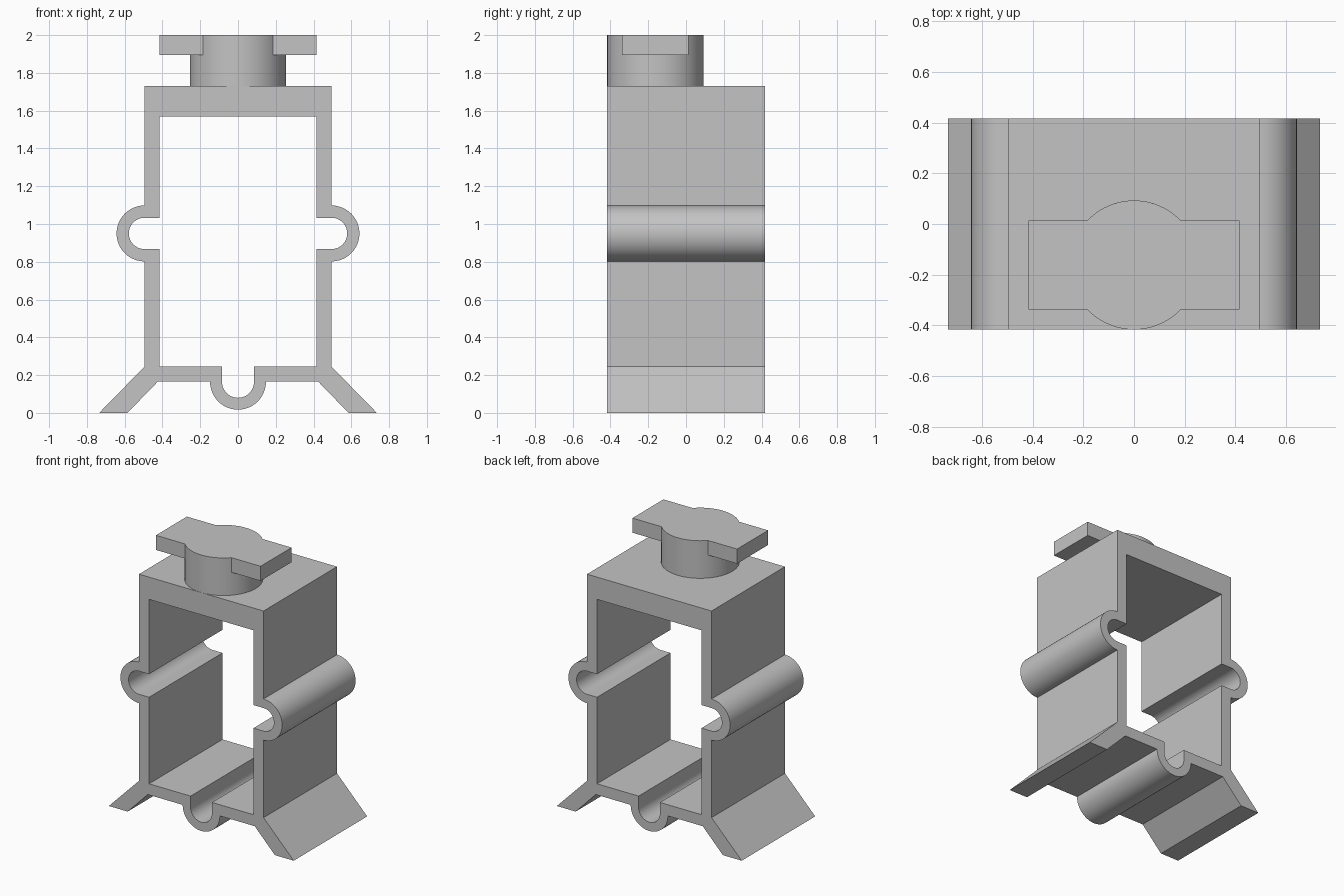
import bpy
import bmesh
from math import cos, sin, radians, asin, degrees

cube = bpy.data.objects.get("Cube")
if cube:
    bpy.data.objects.remove(cube, do_unlink=True)

grey = bpy.data.materials.new("plain grey")
grey.use_nodes = True
grey.diffuse_color = (0.55, 0.55, 0.55, 1)
grey.node_tree.nodes["Principled BSDF"].inputs["Base Color"].default_value = grey.diffuse_color

DEPTH = 0.417      # half the length of the extrusion
KNOB_Y = -0.162    # knob sits flush with the front
KNOB_R = 0.255


def arc(cx, cy, r, start, end, steps=24):
    angles = [radians(start + (end - start) * i / steps) for i in range(steps + 1)]
    return [(cx + r * cos(a), cy + r * sin(a)) for a in angles]


def extrude(name, points, place, offset, open_seam=False):
    """Fill an outline, place it in space and extrude it along offset."""
    bm = bmesh.new()
    face = bm.faces.new([bm.verts.new(place(*p)) for p in points])
    new = bmesh.ops.extrude_face_region(bm, geom=[face], use_keep_orig=True)
    moved = [g for g in new["geom"] if isinstance(g, bmesh.types.BMVert)]
    bmesh.ops.translate(bm, vec=offset, verts=moved)
    bmesh.ops.recalc_face_normals(bm, faces=bm.faces[:])
    if open_seam:
        seam = [f for f in bm.faces if all(abs(v.co.x) < 1e-5 for v in f.verts)]
        bmesh.ops.delete(bm, geom=seam, context="FACES")
    mesh = bpy.data.meshes.new(name)
    bm.to_mesh(mesh)
    bm.free()
    mesh.materials.append(grey)
    obj = bpy.data.objects.new(name, mesh)
    bpy.context.collection.objects.link(obj)
    bpy.ops.object.select_all(action="DESELECT")
    obj.select_set(True)
    bpy.context.view_layer.objects.active = obj
    bpy.ops.object.shade_smooth_by_angle(angle=radians(30))
    return obj


# Frame: half of the section with side groove, splayed foot and floor groove
half = [(0, 1.73), (0.495, 1.73)]
half += arc(0.495, 0.95, 0.148, 90, -90)
half += [(0.495, 0.245), (0.735, 0), (0.585, 0), (0.425, 0.165)]
half += arc(0, 0.165, 0.148, 0, -90, 12)
half += arc(0, 0.165, 0.085, -90, 0, 12)
half += [(0.085, 0.245), (0.415, 0.245), (0.415, 0.867)]
half += arc(0.495, 0.95, 0.083, -90, 90)
half += [(0.415, 1.033), (0.415, 1.57), (0, 1.57)]
frame = extrude("frame", half, lambda x, z: (x, -DEPTH, z), (0, 2 * DEPTH, 0), True)
mirror = frame.modifiers.new("Mirror", "MIRROR")
mirror.use_clip = True

# Round stem on top of the frame
extrude("knob_stem", arc(0, KNOB_Y, KNOB_R, 0, 360, 64)[:-1],
        lambda x, y: (x, y, 1.73), (0, 0, 0.165))

# Locking plate: round centre with a flat wing on each side
wing = 0.176
corner = degrees(asin(wing / KNOB_R))
plate = [(0.416, KNOB_Y - wing), (0.416, KNOB_Y + wing)]
plate += arc(0, KNOB_Y, KNOB_R, corner, 180 - corner)
plate += [(-0.416, KNOB_Y + wing), (-0.416, KNOB_Y - wing)]
plate += arc(0, KNOB_Y, KNOB_R, 180 + corner, 360 - corner)
extrude("locking_plate", plate, lambda x, y: (x, y, 1.895), (0, 0, 0.105))
